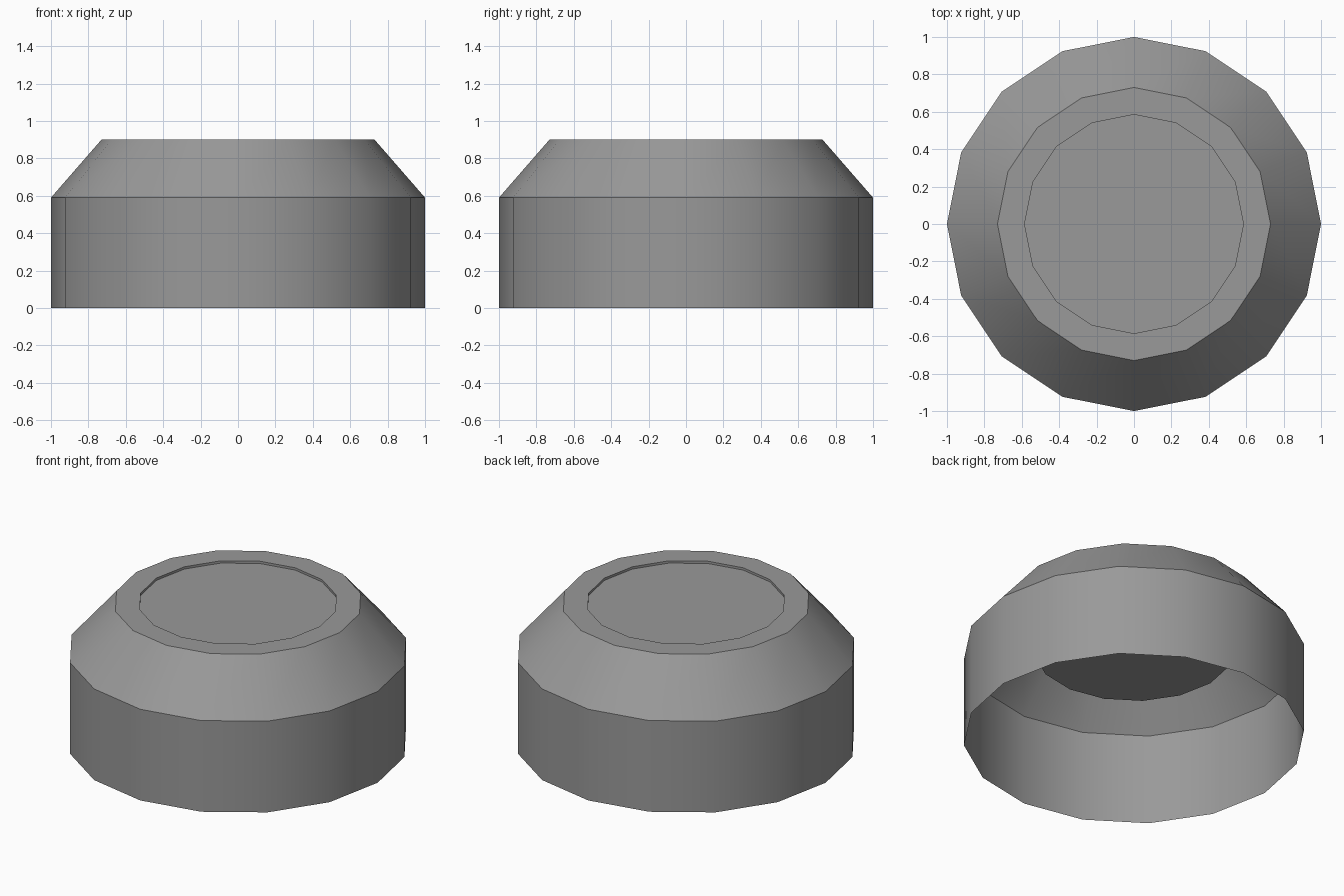
import bpy
import bmesh
import math

SIDES = 16

cube = bpy.data.objects.get("Cube")
if cube:
    bpy.data.objects.remove(cube, do_unlink=True)

grey = bpy.data.materials.new("mid_grey")
grey.use_nodes = True
colour = (0.32, 0.32, 0.32, 1)
grey.diffuse_color = colour
grey.node_tree.nodes["Principled BSDF"].inputs["Base Color"].default_value = colour


def turned_part(name, profile, cap_start=False, cap_end=False):
    """Turn a (radius, height) profile around z, closing its ends on request."""
    bm = bmesh.new()
    rings = []
    for radius, height in profile:
        angles = [math.tau * i / SIDES for i in range(SIDES)]
        rings.append([bm.verts.new((radius * math.cos(a), radius * math.sin(a), height))
                      for a in angles])
    for low, high in zip(rings, rings[1:]):
        for i in range(SIDES):
            j = (i + 1) % SIDES
            bm.faces.new((low[i], low[j], high[j], high[i]))
    if cap_start:
        bm.faces.new(list(reversed(rings[0])))
    if cap_end:
        bm.faces.new(rings[-1])
    mesh = bpy.data.meshes.new(name)
    bm.to_mesh(mesh)
    bm.free()
    mesh.materials.append(grey)
    obj = bpy.data.objects.new(name, mesh)
    bpy.context.collection.objects.link(obj)
    bpy.ops.object.select_all(action='DESELECT')
    obj.select_set(True)
    bpy.context.view_layer.objects.active = obj
    bpy.ops.object.shade_smooth_by_angle(angle=math.radians(30))
    return obj


# Thin open-bottomed housing: wall, sloped shoulder, flat rim and recess lip
turned_part("housing", [(1, 0), (1, 0.59), (0.73, 0.9), (0.585, 0.9), (0.585, 0.885)])

# Solid plug filling the opening, slightly below the rim
turned_part("plug", [(0.585, 0.59), (0.585, 0.885)], cap_start=True, cap_end=True)
